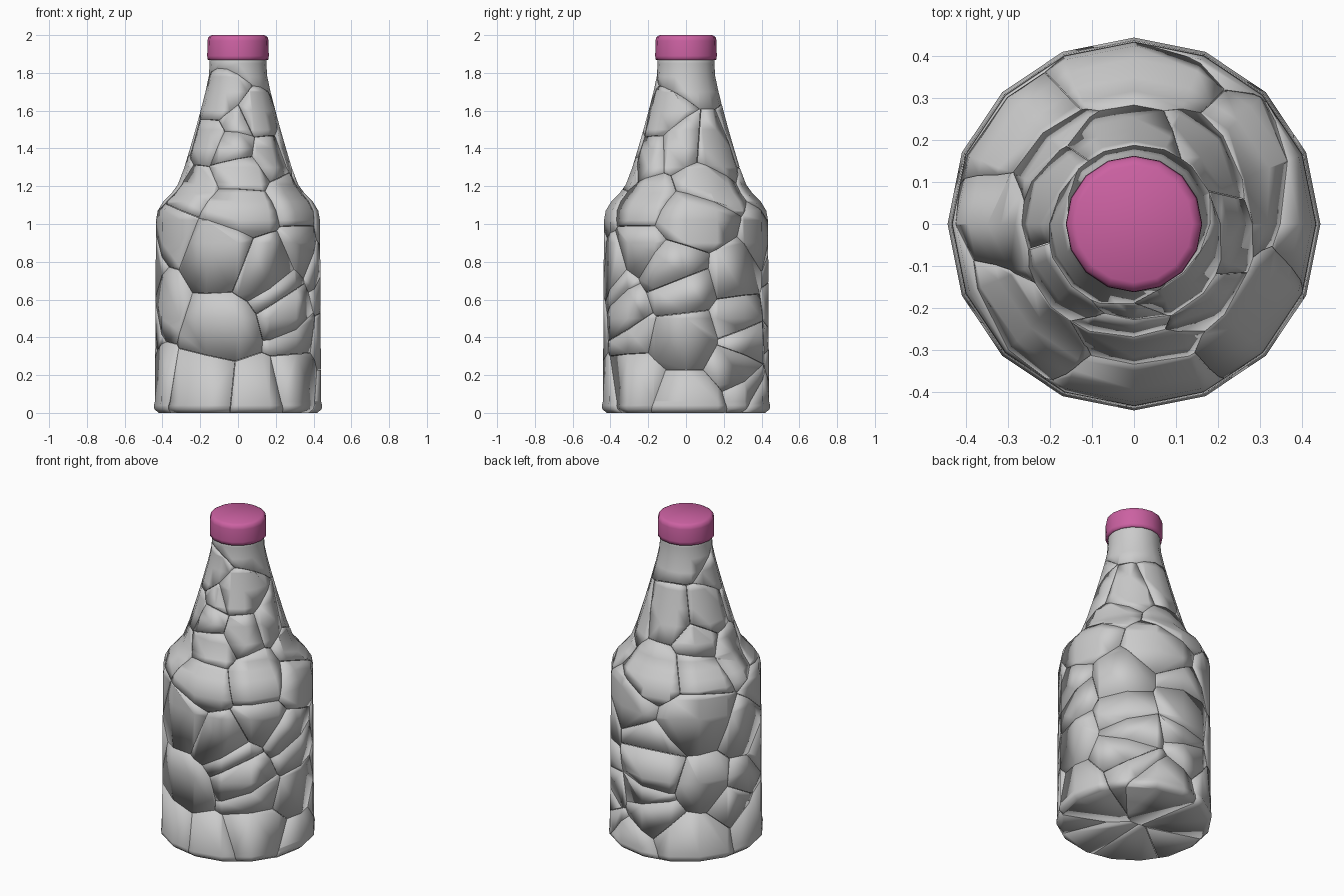
import bpy, bmesh, math, random
from mathutils import Vector

if "Cube" in bpy.data.objects:
    bpy.data.objects.remove(bpy.data.objects["Cube"])

random.seed(4)
SIDES = 16
GAP = 0.0012  # half width of the cracks


def lathe(profile):
    """16-sided closed solid of revolution from (radius, z) points."""
    bm = bmesh.new()
    rings = []
    for r, z in profile:
        rings.append([bm.verts.new((r * math.cos(2 * math.pi * i / SIDES),
                                    r * math.sin(2 * math.pi * i / SIDES), z))
                      for i in range(SIDES)])
    for a, b in zip(rings, rings[1:]):
        for i in range(SIDES):
            j = (i + 1) % SIDES
            bm.faces.new((a[i], a[j], b[j], b[i]))
    bm.faces.new(rings[0][::-1])
    bm.faces.new(rings[-1])
    return bm


def add_object(name, mesh):
    for p in mesh.polygons:
        p.use_smooth = True
    ob = bpy.data.objects.new(name, mesh)
    bpy.context.collection.objects.link(ob)
    return ob


# bottle outline
outline = [(0.42, 0.0), (0.443, 0.02), (0.445, 0.04), (0.44, 0.06), (0.437, 0.5),
           (0.435, 0.9), (0.434, 1.02), (0.425, 1.07), (0.395, 1.12),
           (0.35, 1.165), (0.318, 1.21), (0.284, 1.3), (0.254, 1.4),
           (0.225, 1.5), (0.198, 1.6), (0.172, 1.7), (0.155, 1.78),
           (0.15, 1.85), (0.15, 1.9)]


def radius_at(z):
    for (r0, z0), (r1, z1) in zip(outline, outline[1:]):
        if z <= z1:
            return r0 + (r1 - r0) * (z - z0) / (z1 - z0)
    return outline[-1][0]


# shard centres as (angle, height), front is -90
centres = [
    (-100, .48), (-88, 1.05), (-150, .95), (-115, .12), (-75, .1), (-40, .15),
    (-103, .83), (-70, .75), (-50, .55), (-43, .46), (-58, .64), (-35, .85),
    (-130, 1.65), (-80, 1.52), (-135, 1.43), (-90, 1.39), (-85, 1.29),
    (-55, 1.36), (-60, 1.55), (-35, 1.1), (-140, 1.15),
    (5, 1.03), (0, .4), (-5, .66), (-10, .74), (35, .72), (40, .27), (45, .37),
    (40, .47), (50, .15), (0, .07), (-5, 1.38), (40, 1.37), (20, 1.2),
    (132, .87), (135, 1.16), (140, 1.3), (160, 1.43), (100, 1.42), (95, 1.15),
    (175, .46), (165, .36), (140, .48), (132, .15), (100, .32), (95, .42),
    (98, .55), (98, .72), (75, .93), (182, .75), (188, .2), (-160, .6),
    (180, 1.22), (70, .04)]
seeds = [Vector((0.01, 0.02, 1.78))]
for ang, z in centres:
    r = radius_at(z) * random.uniform(0.62, 0.85)
    seeds.append(Vector((r * math.cos(math.radians(ang)),
                         r * math.sin(math.radians(ang)), z)))

# bottle body, cut into fitted shards
shards = bmesh.new()
base = lathe(outline)
for s in seeds:
    piece = base.copy()
    for o in sorted(seeds, key=lambda p: (p - s).length)[1:]:
        n = (o - s).normalized()
        bmesh.ops.bisect_plane(
            piece, geom=piece.verts[:] + piece.edges[:] + piece.faces[:],
            plane_co=(s + o) / 2 - n * GAP, plane_no=n, clear_outer=True)
        rim = [e for e in piece.edges if e.is_boundary]
        if rim:
            bmesh.ops.holes_fill(piece, edges=rim, sides=0)
    bmesh.ops.remove_doubles(piece, verts=piece.verts[:], dist=0.0004)
    bmesh.ops.recalc_face_normals(piece, faces=piece.faces[:])
    tmp = bpy.data.meshes.new("tmp")
    piece.to_mesh(tmp)
    shards.from_mesh(tmp)
    bpy.data.meshes.remove(tmp)
    piece.free()
base.free()
body_mesh = bpy.data.meshes.new("bottle_body")
shards.to_mesh(body_mesh)
shards.free()
add_object("bottle_body", body_mesh)

# cap with rounded top rim
cap_bm = lathe([(0.15, 1.868), (0.162, 1.87), (0.163, 1.89), (0.162, 1.97),
                (0.157, 1.99), (0.14, 2.0)])
cap_mesh = bpy.data.meshes.new("cap")
cap_bm.to_mesh(cap_mesh)
cap_bm.free()
cap = add_object("cap", cap_mesh)
pink = bpy.data.materials.new("pink")
pink.diffuse_color = (0.6, 0.12, 0.36, 1)
pink.use_nodes = True
pink.node_tree.nodes["Principled BSDF"].inputs["Base Color"].default_value = pink.diffuse_color
cap_mesh.materials.append(pink)
